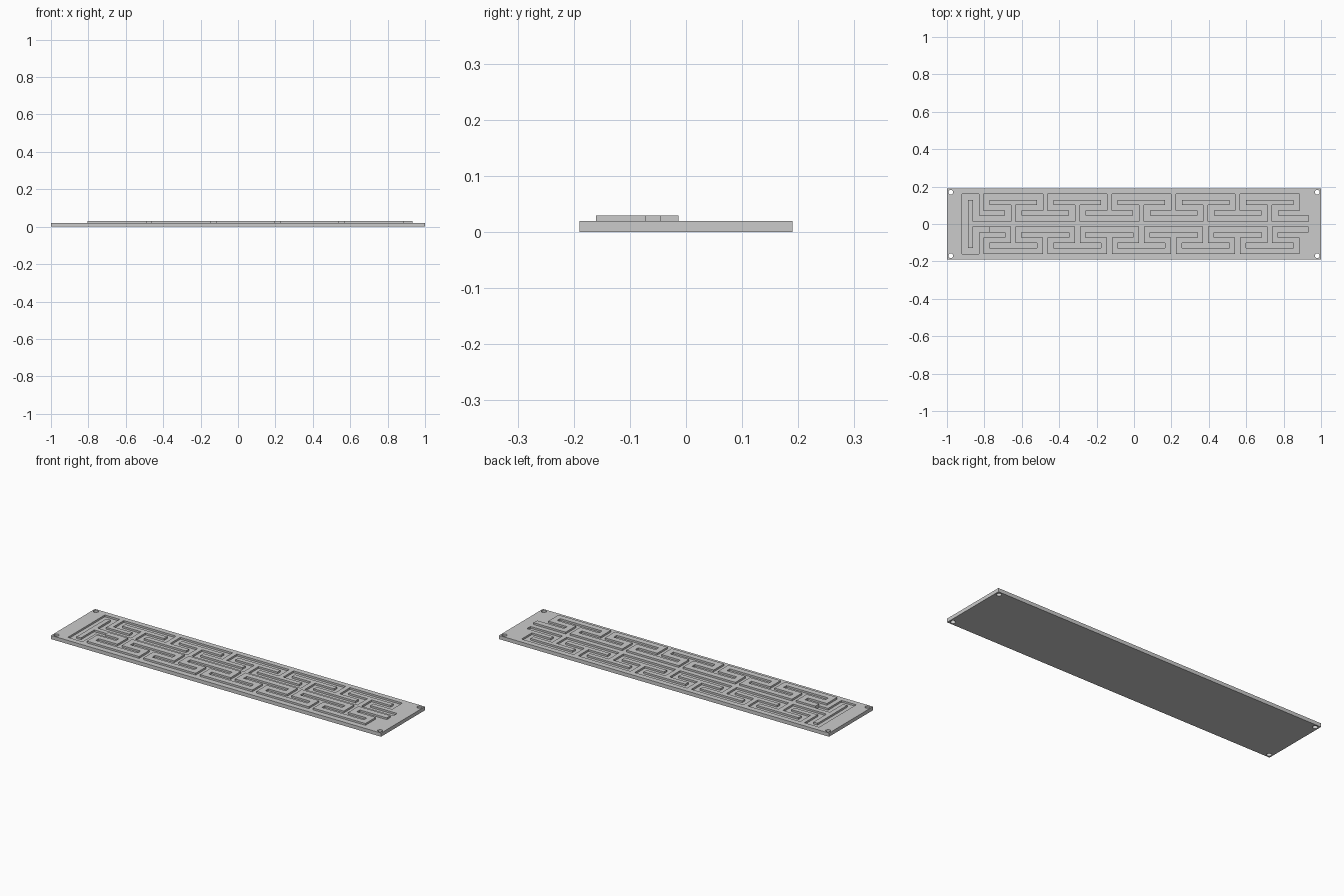
import bpy, bmesh
from mathutils import Vector, Matrix

if "Cube" in bpy.data.objects:
    bpy.data.objects.remove(bpy.data.objects["Cube"])

W = 0.0315            # channel width
E = 0.02875           # channel centre to middle of the neighbouring gap
P = 0.3428            # meander pitch
YA, YB, YC = 0.14425, 0.08675, 0.02925   # the three rows of the meander
JOIN = -0.775         # where groove turns into ridge


def finish(name, bm):
    bmesh.ops.recalc_face_normals(bm, faces=bm.faces)
    me = bpy.data.meshes.new(name)
    bm.to_mesh(me)
    bm.free()
    ob = bpy.data.objects.new(name, me)
    bpy.context.collection.objects.link(ob)
    return ob


def band(name, path, z0, z1):
    """Constant-width strip along a right-angled path, extruded from z0 to z1."""
    pts = [Vector(p) for p in path]
    dirs = [(b - a).normalized() for a, b in zip(pts, pts[1:])]
    left, right = [], []
    for i, p in enumerate(pts):
        d0, d1 = dirs[max(i - 1, 0)], dirs[min(i, len(dirs) - 1)]
        n0, n1 = Vector((-d0.y, d0.x)), Vector((-d1.y, d1.x))
        off = (n0 if i in (0, len(pts) - 1) else n0 + n1) * W / 2
        left.append(p + off)
        right.append(p - off)
    bm = bmesh.new()
    face = bm.faces.new([bm.verts.new((v.x, v.y, z0)) for v in left + right[::-1]])
    ext = bmesh.ops.extrude_face_region(bm, geom=[face], use_keep_orig=True)
    top = [g for g in ext["geom"] if isinstance(g, bmesh.types.BMVert)]
    bmesh.ops.translate(bm, verts=top, vec=(0, 0, z1 - z0))
    return finish(name, bm)


def meander(s):
    """Five interlocking folds running left to right; s mirrors in y."""
    out = []
    for i in range(5):
        a0 = -0.817 + P * i
        c, a1 = a0 + P / 2, a0 + P
        out += [(c - E, YC), (c - E, YB), (a0 + E, YB), (a0 + E, YA),
                (a1 - E, YA), (a1 - E, YB), (c + E, YB), (c + E, YC)]
    out.append((0.933, YC))
    return [(x, s * y) for x, y in out]


def cut(target, cutter):
    mod = target.modifiers.new("cut", "BOOLEAN")
    mod.operation, mod.solver, mod.object = "DIFFERENCE", "EXACT", cutter
    bpy.context.view_layer.objects.active = target
    bpy.ops.object.modifier_apply(modifier=mod.name)
    bpy.data.objects.remove(cutter)


# base plate
bm = bmesh.new()
bmesh.ops.create_cube(bm, size=1, matrix=Matrix.Translation((0, 0, 0.01))
                      @ Matrix.Diagonal((2, 0.38, 0.02, 1)))
plate = finish("base_plate", bm)

# corner screw holes
bm = bmesh.new()
for x in (-0.98, 0.98):
    for y in (-0.17, 0.17):
        bmesh.ops.create_cone(bm, cap_ends=True, segments=32, radius1=0.013,
                              radius2=0.013, depth=0.1,
                              matrix=Matrix.Translation((x, y, 0.01)))
cut(plate, finish("hole_cutter", bm))

# groove: left end loop and the rear meander
L2 = -0.817 - E
L1 = L2 - 2 * E
loop = [(JOIN, -YC), (L2, -YC), (L2, -YA), (L1, -YA), (L1, YA), (L2, YA), (L2, YC)]
cut(plate, band("groove_cutter", loop + meander(1), 0.01, 0.04))

# raised ridge: the front meander
band("raised_ridge", [(JOIN, -YC)] + meander(-1), 0.02, 0.03)
